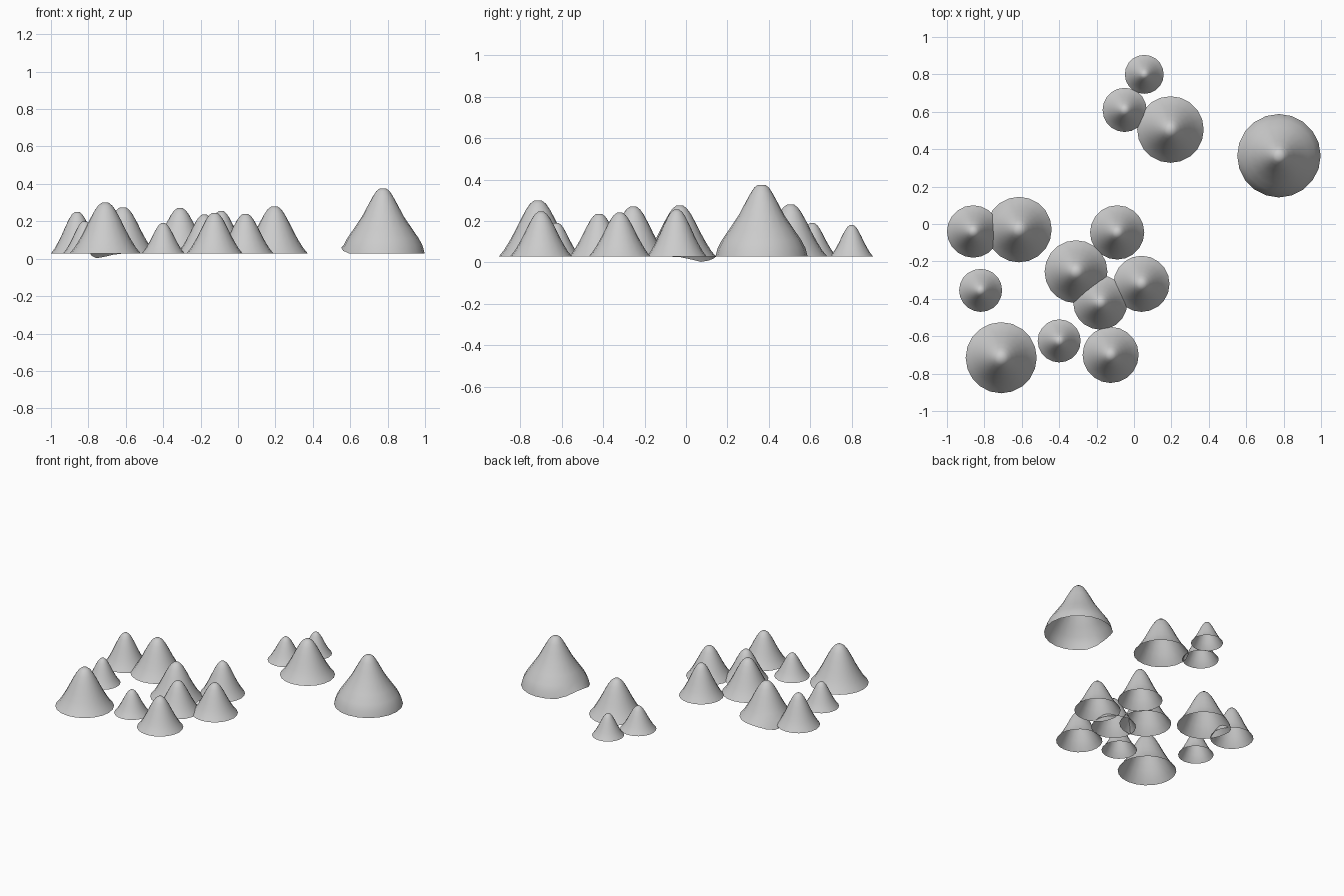
import bpy, bmesh, math

cube = bpy.data.objects.get("Cube")
if cube:
    bpy.data.objects.remove(cube, do_unlink=True)

gray = bpy.data.materials.new("plain_gray")
gray.use_nodes = True
gray.diffuse_color = (0.6, 0.6, 0.6, 1)
gray.node_tree.nodes["Principled BSDF"].inputs["Base Color"].default_value = (0.6, 0.6, 0.6, 1)

SIDES = 20
BASE = 0.028
# Profiles as (radius fraction, height fraction), rim to tip
FLARED = [(1, 0), (0.86, 0.12), (0.72, 0.28), (0.58, 0.46), (0.44, 0.66),
          (0.3, 0.84), (0.2, 0.94), (0.09, 1)]
FULL = [(1, 0), (0.95, 0.12), (0.86, 0.23), (0.7, 0.38), (0.5, 0.57),
        (0.36, 0.74), (0.24, 0.88), (0.16, 0.96), (0.08, 1)]


def hill(name, x, y, radius, top, profile=FLARED, bend=None):
    """Open-bottomed hill; bend = (angle, rim height change)."""
    bm = bmesh.new()
    rings = []
    for r, h in profile:
        ring = []
        for i in range(SIDES):
            a = math.tau * i / SIDES
            z = BASE + (top - BASE) * h
            if bend and h == 0:
                off = abs((a - bend[0] + math.pi) % math.tau - math.pi)
                z += bend[1] * max(0, 1 - off / 0.75)
            ring.append(bm.verts.new((radius * r * math.cos(a), radius * r * math.sin(a), z)))
        rings.append(ring)
    for low, high in zip(rings, rings[1:]):
        for i in range(SIDES):
            j = (i + 1) % SIDES
            bm.faces.new((low[i], low[j], high[j], high[i]))
    bm.faces.new(rings[-1])
    for f in bm.faces:
        f.smooth = True
    mesh = bpy.data.meshes.new(name)
    bm.to_mesh(mesh)
    bm.free()
    mesh.materials.append(gray)
    obj = bpy.data.objects.new(name, mesh)
    obj.location = (x, y, 0)
    bpy.context.collection.objects.link(obj)


# Regular hills: x, y, radius, top
HILLS = [
    (-0.86, -0.04, 0.14, 0.25), (-0.82, -0.355, 0.115, 0.2),
    (-0.71, -0.715, 0.19, 0.3), (-0.4, -0.625, 0.115, 0.19),
    (-0.125, -0.7, 0.15, 0.245), (-0.18, -0.42, 0.145, 0.235),
    (-0.31, -0.255, 0.168, 0.27), (0.04, -0.32, 0.15, 0.24),
    (-0.09, -0.045, 0.145, 0.255), (-0.05, 0.61, 0.118, 0.19),
    (0.055, 0.8, 0.104, 0.18), (0.195, 0.505, 0.178, 0.28),
]
for n, spec in enumerate(HILLS):
    hill(f"hill_{n + 1}", *spec)

# Hill with a sagging rim and the tall hill with a raised rim
hill("sagging_hill", -0.615, -0.03, 0.175, 0.275, bend=(math.radians(140), -BASE))
hill("tall_hill", 0.775, 0.365, 0.223, 0.375, FULL, (math.radians(170), 0.04))
